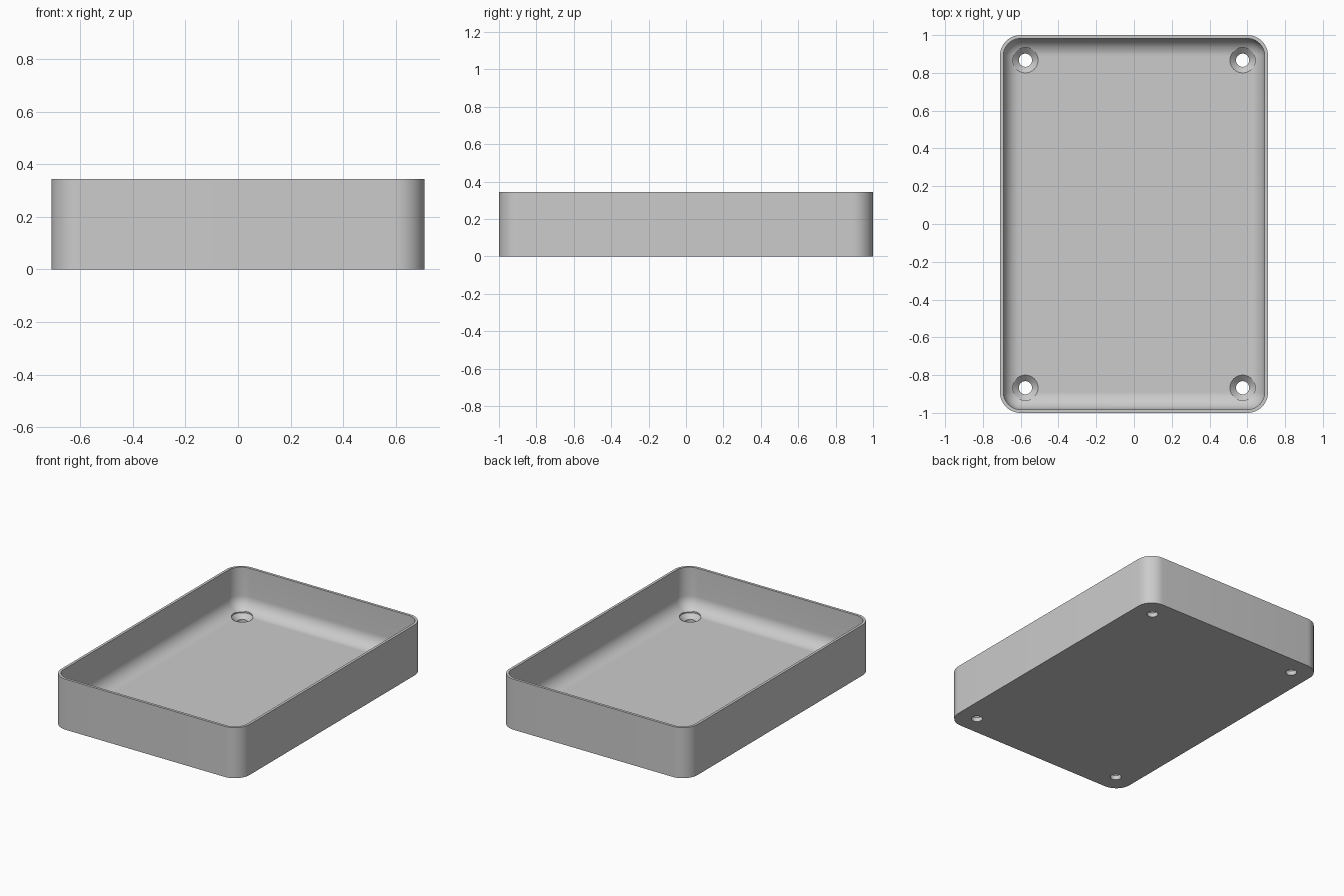
import bpy, bmesh, math

cube = bpy.data.objects.get("Cube")
if cube:
    bpy.data.objects.remove(cube, do_unlink=True)

HALF_X, HALF_Y, HEIGHT = 0.71, 1.0, 0.345
CORNER, WALL, FLOOR = 0.11, 0.018, 0.06
FILLET = CORNER - WALL
STEPS = 12

grey = bpy.data.materials.new("plain grey")
grey.use_nodes = True
grey.diffuse_color = (0.6, 0.6, 0.6, 1)
grey.node_tree.nodes["Principled BSDF"].inputs["Base Color"].default_value = (0.6, 0.6, 0.6, 1)


def make_object(name, bm):
    bmesh.ops.recalc_face_normals(bm, faces=bm.faces)
    mesh = bpy.data.meshes.new(name)
    bm.to_mesh(mesh)
    bm.free()
    mesh.materials.append(grey)
    obj = bpy.data.objects.new(name, mesh)
    bpy.context.collection.objects.link(obj)
    return obj


def rounded_ring(bm, inset, z):
    """Rounded rectangle loop, moved inward from the outer wall."""
    r = max(CORNER - inset, 0.001)
    cx, cy = HALF_X - inset - r, HALF_Y - inset - r
    ring = []
    for corner, (sx, sy) in enumerate([(1, 1), (-1, 1), (-1, -1), (1, -1)]):
        for i in range(STEPS + 1):
            a = (corner + i / STEPS) * math.pi / 2
            ring.append(bm.verts.new((sx * cx + r * math.cos(a), sy * cy + r * math.sin(a), z)))
    return ring


def circle_ring(bm, x, y, r, z, count=40):
    return [bm.verts.new((x + r * math.cos(i * math.tau / count),
                          y + r * math.sin(i * math.tau / count), z)) for i in range(count)]


def skin(bm, rings):
    """Join the loops in order and cap both ends."""
    for a, b in zip(rings, rings[1:]):
        for i in range(len(a)):
            j = (i + 1) % len(a)
            bm.faces.new((a[i], a[j], b[j], b[i]))
    bm.faces.new(rings[0])
    bm.faces.new(rings[-1])


# Tray: outer wall, thin rim, inner wall, rounded floor edge
bm = bmesh.new()
path = [(0, 0), (0, HEIGHT), (WALL, HEIGHT)]
for i in range(STEPS + 1):
    a = i / STEPS * math.pi / 2
    path.append((WALL + FILLET * (1 - math.cos(a)), FLOOR + FILLET * (1 - math.sin(a))))
skin(bm, [rounded_ring(bm, inset, z) for inset, z in path])
tray = make_object("tray", bm)

# Countersunk screw holes in the four corners
bm = bmesh.new()
hole_profile = [(0.035, -0.05), (0.035, 0.03), (0.067, FLOOR), (0.067, 0.2)]
for x in (-0.575, 0.575):
    for y in (-0.867, 0.867):
        skin(bm, [circle_ring(bm, x, y, r, z) for r, z in hole_profile])
cutter = make_object("screw_hole_cutter", bm)
cutter.hide_render = True

cut = tray.modifiers.new("screw holes", "BOOLEAN")
cut.operation = "DIFFERENCE"
cut.solver = "EXACT"
cut.object = cutter
bpy.ops.object.select_all(action="DESELECT")
tray.select_set(True)
bpy.context.view_layer.objects.active = tray
bpy.ops.object.modifier_apply(modifier=cut.name)
bpy.data.objects.remove(cutter, do_unlink=True)
bpy.ops.object.shade_smooth_by_angle(angle=math.radians(30))
